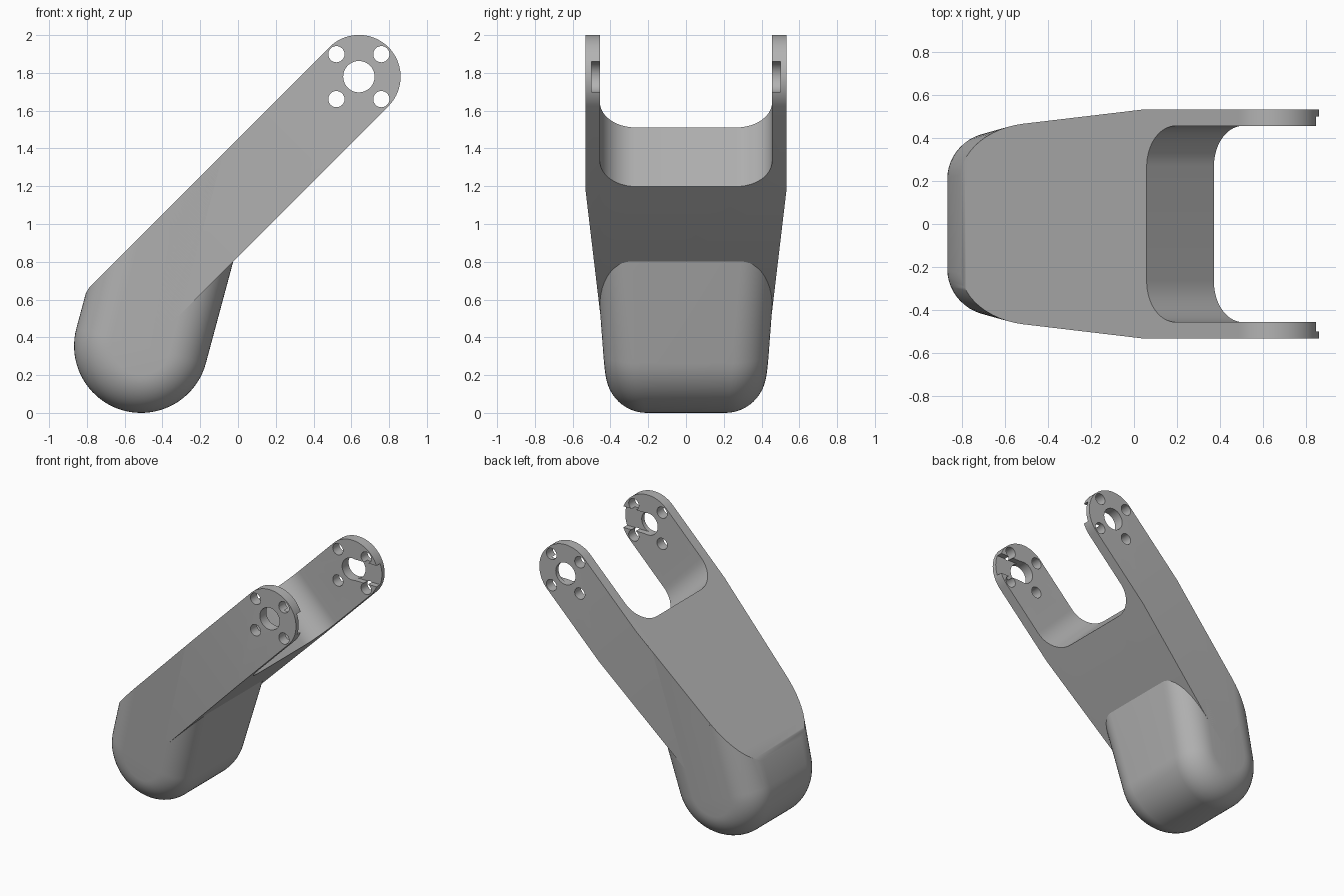
import bpy, bmesh
from math import sin, cos, pi, radians
from mathutils import Vector

cube = bpy.data.objects.get("Cube")
if cube:
    bpy.data.objects.remove(cube, do_unlink=True)

grey = bpy.data.materials.new("grey plastic")
grey.use_nodes = True
grey.diffuse_color = (0.45, 0.45, 0.45, 1)
grey.node_tree.nodes["Principled BSDF"].inputs["Base Color"].default_value = grey.diffuse_color

X, Y, Z = Vector((1, 0, 0)), Vector((0, 1, 0)), Vector((0, 0, 1))
ALONG = (X + Z).normalized()       # direction of the arm
ACROSS = (Z - X).normalized()      # normal of the arm's upper face
HALF, INNER, SLOPE, CREASE = 0.533, 0.456, 0.084, 1.096
TIP = Vector((0.64, 0, 1.78))      # centre of the pivot holes
TIP_R = 0.221
UPPER = TIP + ACROSS * TIP_R       # a point on the upper face


def arc(cx, cy, r, a0, a1, n):
    steps = [radians(a0 + (a1 - a0) * i / n) for i in range(n + 1)]
    return [(cx + r * cos(a), cy + r * sin(a)) for a in steps]


def loft(rings):
    """Closed solid through rings of points."""
    bm = bmesh.new()
    rows = [[bm.verts.new(p) for p in ring] for ring in rings]
    n = len(rows[0])
    for r0, r1 in zip(rows, rows[1:]):
        for i in range(n):
            j = (i + 1) % n
            bm.faces.new((r0[i], r0[j], r1[j], r1[i]))
    bm.faces.new(rows[0])
    bm.faces.new(rows[-1])
    bmesh.ops.recalc_face_normals(bm, faces=bm.faces[:])
    return bm


def prism(pts, a, b, c, lo, hi):
    return loft([[a * p + b * q + c * h for p, q in pts] for h in (lo, hi)])


def trim(bm, point, normal):
    """Cut away everything on the normal's side and close the cut."""
    bmesh.ops.bisect_plane(bm, geom=bm.verts[:] + bm.edges[:] + bm.faces[:],
                           plane_co=point, plane_no=normal, clear_outer=True)
    edges = [e for e in bm.edges if e.is_boundary]
    bmesh.ops.holes_fill(bm, edges=edges, sides=0)
    bmesh.ops.recalc_face_normals(bm, faces=bm.faces[:])


def to_object(name, bm):
    me = bpy.data.meshes.new(name)
    bm.to_mesh(me)
    bm.free()
    me.materials.append(grey)
    ob = bpy.data.objects.new(name, me)
    bpy.context.collection.objects.link(ob)
    return ob


def activate(ob):
    bpy.ops.object.select_all(action='DESELECT')
    ob.select_set(True)
    bpy.context.view_layer.objects.active = ob


def carve(ob, bm):
    cutter = to_object("cutter", bm)
    cutter.hide_render = True
    mod = ob.modifiers.new("cut", 'BOOLEAN')
    mod.operation, mod.solver, mod.object = 'DIFFERENCE', 'EXACT', cutter
    activate(ob)
    bpy.ops.object.modifier_apply(modifier=mod.name)
    bpy.data.objects.remove(cutter, do_unlink=True)


# Arm: straight bar with a round tip, narrowing towards the foot
outline = [(-0.52, 0.932)] + arc(TIP.x, TIP.z, TIP_R, 135, -45, 40)
outline += [(-0.31, 0.517), (-0.45, 0.4), (-0.6, 0.6)]
bm = prism(outline, X, Z, Y, -HALF, HALF)
for side in (-1, 1):
    trim(bm, ALONG * CREASE + Y * side * HALF, Y * side - ALONG * SLOPE)
arm = to_object("forked_arm", bm)

# Fork gap with rounded inner corners
start, r = 1.11, 0.19
gap = [(2.4, -INNER)] + arc(start + r, -INNER + r, r, 270, 180, 14)
gap += arc(start + r, INNER - r, r, 180, 90, 14) + [(2.4, INNER)]
carve(arm, prism(gap, ALONG, Y, ACROSS, 0.2, 1.5))

# Keyway recessed into the inner side of each prong, open at the tip
slot = [(TIP.x + 0.4, TIP.z - 0.08), (TIP.x + 0.4, TIP.z + 0.08)]
slot += arc(TIP.x, TIP.z, 0.08, 90, 270, 16)
carve(arm, prism(slot, X, Z, Y, -0.5, 0.5))

# Pivot hole and four screw holes through both prongs
carve(arm, prism(arc(TIP.x, TIP.z, 0.083, 0, 354, 59), X, Z, Y, -1, 1))
for sx in (-1, 1):
    for sz in (-1, 1):
        hole = arc(TIP.x + sx * 0.119, TIP.z + sz * 0.119, 0.043, 0, 345, 23)
        carve(arm, prism(hole, X, Z, Y, -1, 1))

# Foot: leaning rounded block with wide fillets on both sides
FOOT, FOOT_R, FILLET = Vector((-0.513, 0, 0.355)), 0.355, 0.2
UP = Vector((0.26, 0, 0.966)).normalized()
SIDE = Vector((0.966, 0, -0.26)).normalized()


def foot_ring(a, side):
    rad = FOOT_R - FILLET * (1 - cos(a))
    pts = [(-rad, 1.5)] + arc(0, 0, rad, 180, 360, 40) + [(rad, 1.5)]
    ring = []
    for p, q in pts:
        v = FOOT + SIDE * p + UP * q
        width = HALF + SLOPE * (v.dot(ALONG) - CREASE)
        ring.append(v + Y * side * (width - FILLET * (1 - sin(a))))
    return ring


angles = [pi / 2 * i / 12 for i in range(13)]
bm = loft([foot_ring(a, -1) for a in reversed(angles)] + [foot_ring(a, 1) for a in angles])
trim(bm, UPPER, ACROSS)
trim(bm, ALONG * 1.0, ALONG)
# Soften the corner where the foot meets the upper face
trim(bm, Vector((-0.79, 0, 0.66)), Vector((-0.866, 0, 0.5)))
foot = to_object("rounded_foot", bm)

for ob in (arm, foot):
    activate(ob)
    bpy.ops.object.shade_smooth_by_angle(angle=radians(25))
